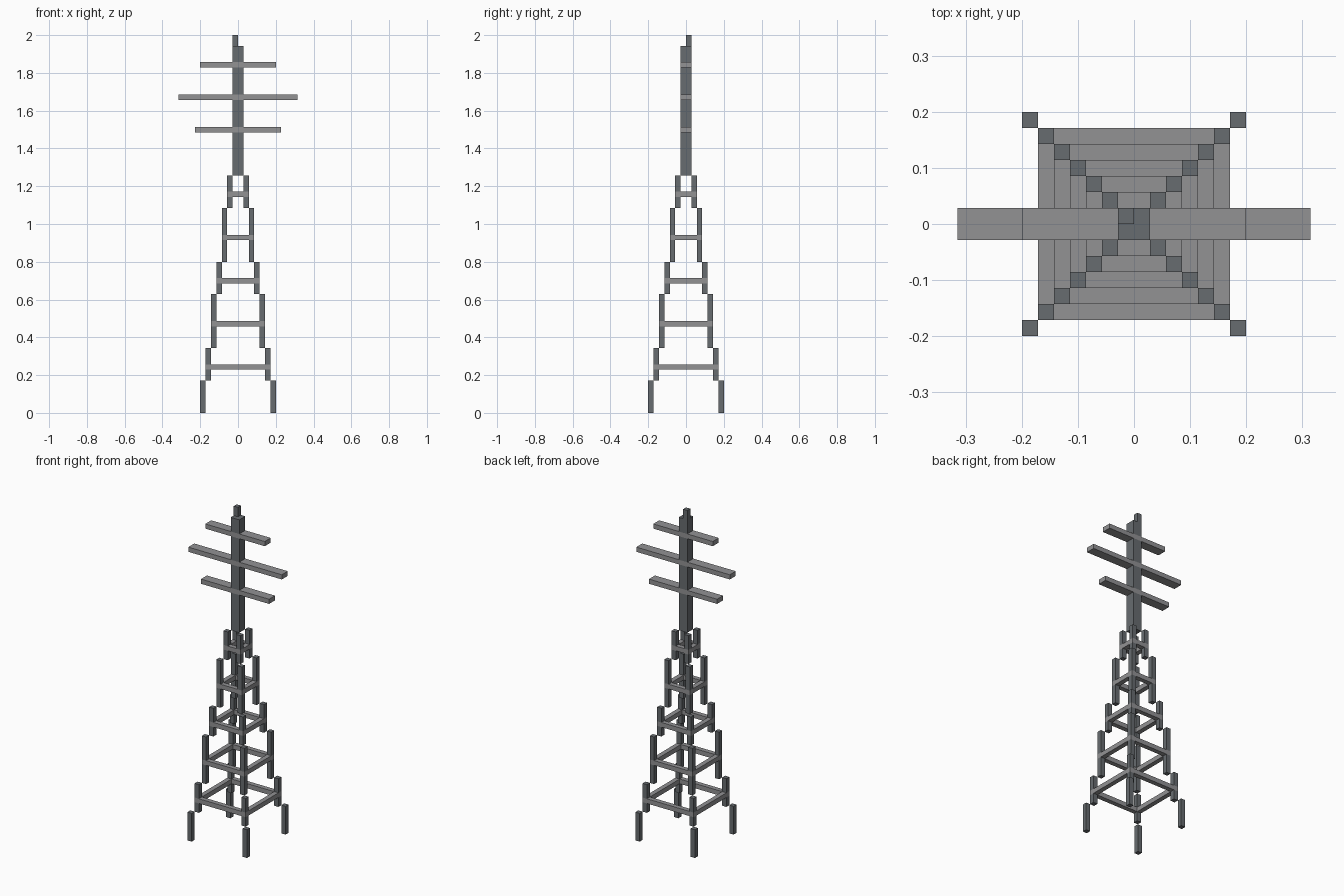
import bpy, bmesh
from mathutils import Matrix

if "Cube" in bpy.data.objects:
    bpy.data.objects.remove(bpy.data.objects["Cube"])

U = 2 / 70  # one block of the model; all sizes below are in blocks


def material(name, rgb):
    m = bpy.data.materials.new(name)
    m.diffuse_color = (*rgb, 1)
    m.use_nodes = True
    m.node_tree.nodes["Principled BSDF"].inputs["Base Color"].default_value = m.diffuse_color
    return m


DARK = material("dark steel", (0.137, 0.15, 0.16))
LIGHT = material("light steel", (0.287, 0.287, 0.296))


def build(name, boxes, mat):
    """One object made of boxes given as (x0, x1, y0, y1, z0, z1)."""
    bm = bmesh.new()
    for x0, x1, y0, y1, z0, z1 in boxes:
        mx = Matrix.Translation(((x0 + x1) / 2 * U, (y0 + y1) / 2 * U, (z0 + z1) / 2 * U))
        mx = mx @ Matrix.Diagonal(((x1 - x0) * U, (y1 - y0) * U, (z1 - z0) * U, 1))
        bmesh.ops.create_cube(bm, size=1, matrix=mx)
    mesh = bpy.data.meshes.new(name)
    bm.to_mesh(mesh)
    bm.free()
    mesh.materials.append(mat)
    ob = bpy.data.objects.new(name, mesh)
    bpy.context.collection.objects.link(ob)
    return ob


def spans(z0, z1, gaps):
    """Split a vertical run around the one-block-high braces crossing it."""
    for g in sorted(gaps):
        if z0 <= g < z1:
            if g > z0:
                yield z0, g
            z0 = g + 1
    if z1 > z0:
        yield z0, z1


# Legs step inward one block at each height
steps = [0, 6, 12, 22, 28, 38, 44]
rings = [8, 16, 24, 32, 40]
for i, (z0, z1) in enumerate(zip(steps, steps[1:])):
    r = 7 - i
    posts = [(min(sx * r, sx * (r - 1)), max(sx * r, sx * (r - 1)),
              min(sy * r, sy * (r - 1)), max(sy * r, sy * (r - 1)), a, b)
             for sx in (-1, 1) for sy in (-1, 1) for a, b in spans(z0, z1, rings)]
    build(f"leg_section_{i + 1}", posts, DARK)

    # Square brace ring joining the four legs
    for z in rings:
        if z0 <= z < z1:
            q = r - 1
            build(f"brace_ring_{i}", [(-r, r, -r, -q, z, z + 1), (-r, r, q, r, z, z + 1),
                                      (-r, -q, -q, q, z, z + 1), (q, r, -q, q, z, z + 1)], LIGHT)

# Mast with three cross arms
arms = {52: 8, 58: 11, 64: 7}
build("mast", [(-1, 1, -1, 1, a, b) for a, b in spans(44, 68, arms)], DARK)
for n, (z, half) in enumerate(arms.items()):
    build(f"cross_arm_{n + 1}", [(-half, half, -1, 1, z, z + 1)], LIGHT)

# Off-centre tip
build("mast_tip", [(-1, 0, 0, 1, 68, 70)], DARK)
